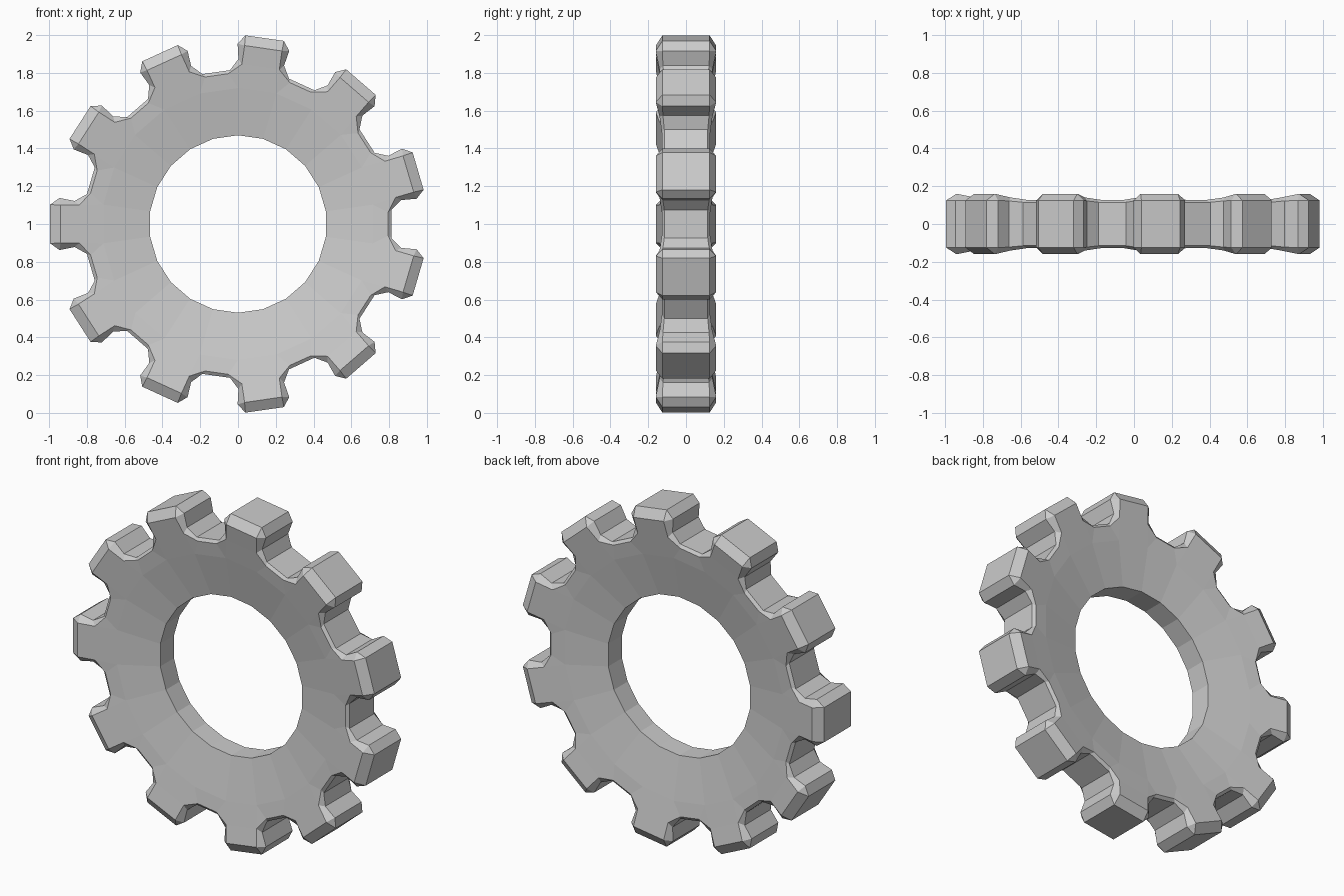
import bpy, bmesh
from math import sin, cos, pi

if "Cube" in bpy.data.objects:
    bpy.data.objects.remove(bpy.data.objects["Cube"])

TEETH = 11
STEP = 2 * pi / TEETH
bm = bmesh.new()
cache = {}


def vert(k, t, r, y):
    """Vertex in the frame of tooth k: t = tangent offset, r = distance out."""
    a = pi + k * STEP
    co = (r * cos(a) - t * sin(a), y, 1 + r * sin(a) + t * cos(a))
    key = tuple(round(c, 4) + 0.0 for c in co)
    if key not in cache:
        cache[key] = bm.verts.new(co)
    return cache[key]


def face(*vs):
    vs = list(dict.fromkeys(vs))
    if len(vs) > 2:
        bm.faces.new(vs)


def dish(r):
    """Half thickness of the dished side face."""
    return 0.064 + 0.206 * (r - 0.47)


# Half tooth stations: rim (t, r, y) and matching side-face edge (t, r, y)
half = [
    ((0.158, 0.80, 0.115), (0.165, 0.78, dish(0.78))),   # valley floor
    ((0.122, 0.865, 0.122), (0.10, 0.84, dish(0.84))),   # neck
    ((0.138, 0.945, 0.125), (0.10, 0.94, 0.16)),         # side of tip
    ((0.103, 0.994, 0.125), (0.10, 0.94, 0.16)),         # top of tip
]
stations = [(-1, h) for h in half] + [(1, h) for h in reversed(half)]

# Outer band: four vertices across the thickness at each station
rows = []
for k in range(TEETH):
    for s, (rim, edge) in stations:
        rows.append([vert(k, s * p[0], p[1], d * p[2])
                     for p, d in ((edge, -1), (rim, -1), (rim, 1), (edge, 1))])
n = len(rows)
for i in range(n):
    a, b = rows[i], rows[(i + 1) % n]
    for j in range(3):
        face(a[j], a[j + 1], b[j + 1], b[j])


def ring(k, s, r, d):
    h = STEP / 4
    return vert(k, s * r * sin(h), r * cos(h), d * dish(r))


# Dished side faces, teeth fronts and the bore
for k in range(TEETH):
    m = (k + 1) % TEETH
    for d, j in ((-1, 0), (1, 3)):
        in0, in1, in2 = ring(k, -1, 0.47, d), ring(k, 1, 0.47, d), ring(m, -1, 0.47, d)
        o0, o1, o2 = ring(k, -1, 0.72, d), ring(k, 1, 0.72, d), ring(m, -1, 0.72, d)
        e = [rows[8 * k + i][j] for i in range(8)]
        g = [rows[8 * m + i][j] for i in range(2)]
        face(in0, in1, o1, o0)
        face(in1, in2, o2, o1)
        face(o0, o1, e[6], e[1])
        face(e[1], e[6], e[5], e[2])
        face(o1, e[7], e[6])
        face(o2, g[1], g[0])
        face(o1, o2, g[0], e[7])
    face(ring(k, -1, 0.47, -1), ring(k, 1, 0.47, -1), ring(k, 1, 0.47, 1), ring(k, -1, 0.47, 1))
    face(ring(k, 1, 0.47, -1), ring(m, -1, 0.47, -1), ring(m, -1, 0.47, 1), ring(k, 1, 0.47, 1))

bmesh.ops.recalc_face_normals(bm, faces=bm.faces)
mesh = bpy.data.meshes.new("gear_wheel")
bm.to_mesh(mesh)
bm.free()
bpy.context.collection.objects.link(bpy.data.objects.new("gear_wheel", mesh))
